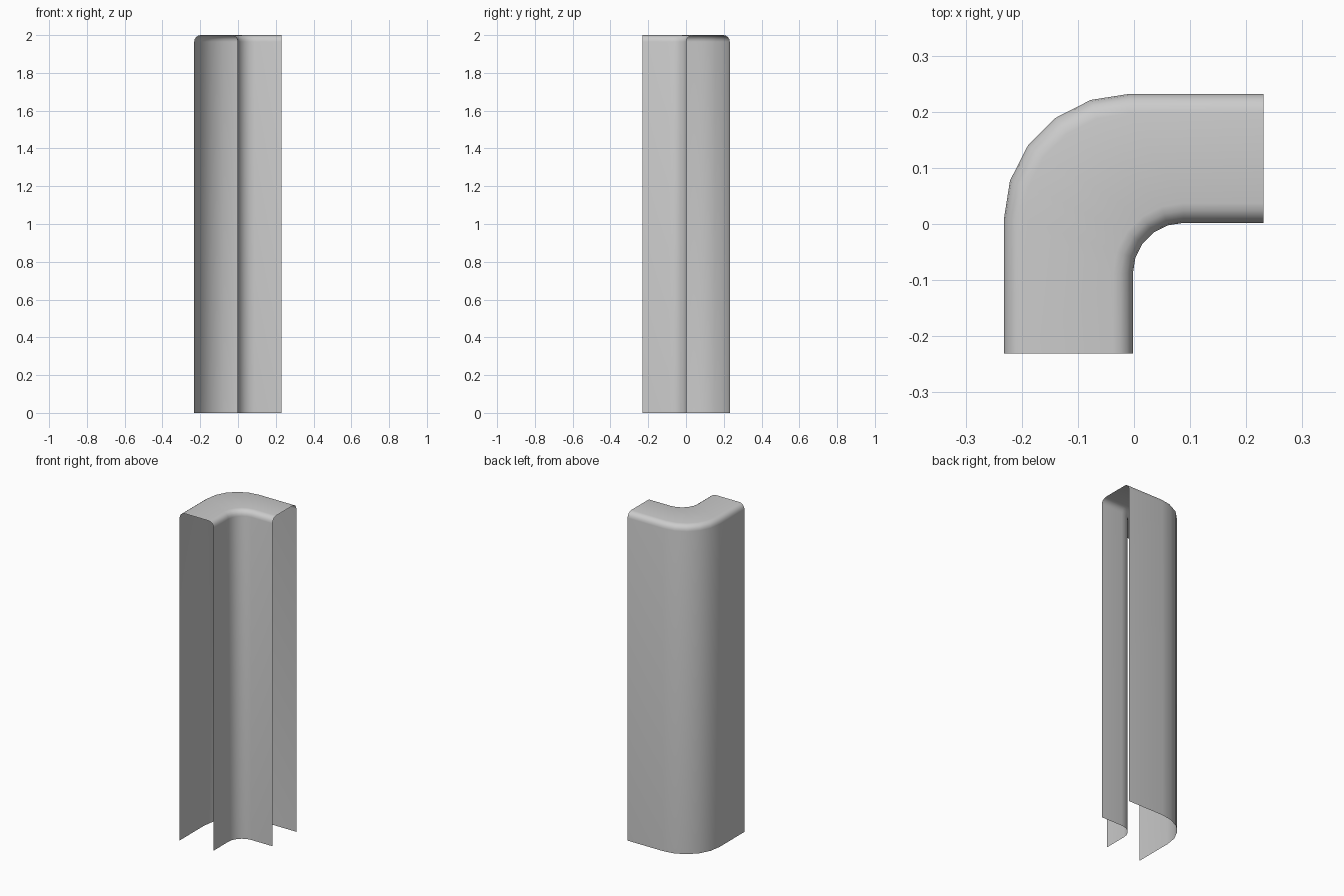
import bpy, bmesh, math

if "Cube" in bpy.data.objects:
    bpy.data.objects.remove(bpy.data.objects["Cube"])

HALF, HEIGHT, FILLET = 0.231, 2.0, 0.035
WALL_OUT, WALL_IN = 0.232, 0.002
R_OUT, R_IN = 0.224, 0.09
BEND, ROUND = 5, 4


def bend_path(wall, radius):
    """Straight leg, quarter bend, straight leg, as (point, outward-of-bend normal)."""
    cx, cy = radius - wall, wall - radius
    path = [((-wall, -HALF), (-1, 0))]
    for i in range(BEND + 1):
        a = math.pi - math.pi / 2 * i / BEND
        n = (math.cos(a), math.sin(a))
        path.append(((cx + radius * n[0], cy + radius * n[1]), n))
    path.append(((HALF, wall), (0, 1)))
    return path


# Rounded top edge: (inset from wall face, height), from the floor upwards
edge = [(0, 0)]
for i in range(ROUND + 1):
    a = math.pi / 2 * i / ROUND
    edge.append((FILLET * (1 - math.cos(a)), HEIGHT - FILLET * (1 - math.sin(a))))

outer_path = bend_path(WALL_OUT, R_OUT)
inner_path = bend_path(WALL_IN, R_IN)

# Corner wall shell: open at the bottom and at both ends
bm = bmesh.new()
columns = []
for (po, n), (pi, _) in zip(outer_path, inner_path):
    col = [bm.verts.new((po[0] - n[0] * d, po[1] - n[1] * d, z)) for d, z in edge]
    col += [bm.verts.new((pi[0] + n[0] * d, pi[1] + n[1] * d, z)) for d, z in reversed(edge)]
    columns.append(col)
for a, b in zip(columns, columns[1:]):
    for j in range(len(a) - 1):
        bm.faces.new((a[j], a[j + 1], b[j + 1], b[j]))
bm.normal_update()
if max(bm.faces, key=lambda f: f.calc_center_median().z + f.calc_area()).normal.z < 0 \
        or sum(f.normal.z for f in bm.faces) < 0:
    bmesh.ops.reverse_faces(bm, faces=bm.faces[:])

mesh = bpy.data.meshes.new("corner_wall")
bm.to_mesh(mesh)
bm.free()
wall = bpy.data.objects.new("corner_wall", mesh)
bpy.context.collection.objects.link(wall)

# Smooth shading over the bend and rounded top
bpy.context.view_layer.objects.active = wall
wall.select_set(True)
bpy.ops.object.shade_smooth_by_angle(angle=math.radians(40))
